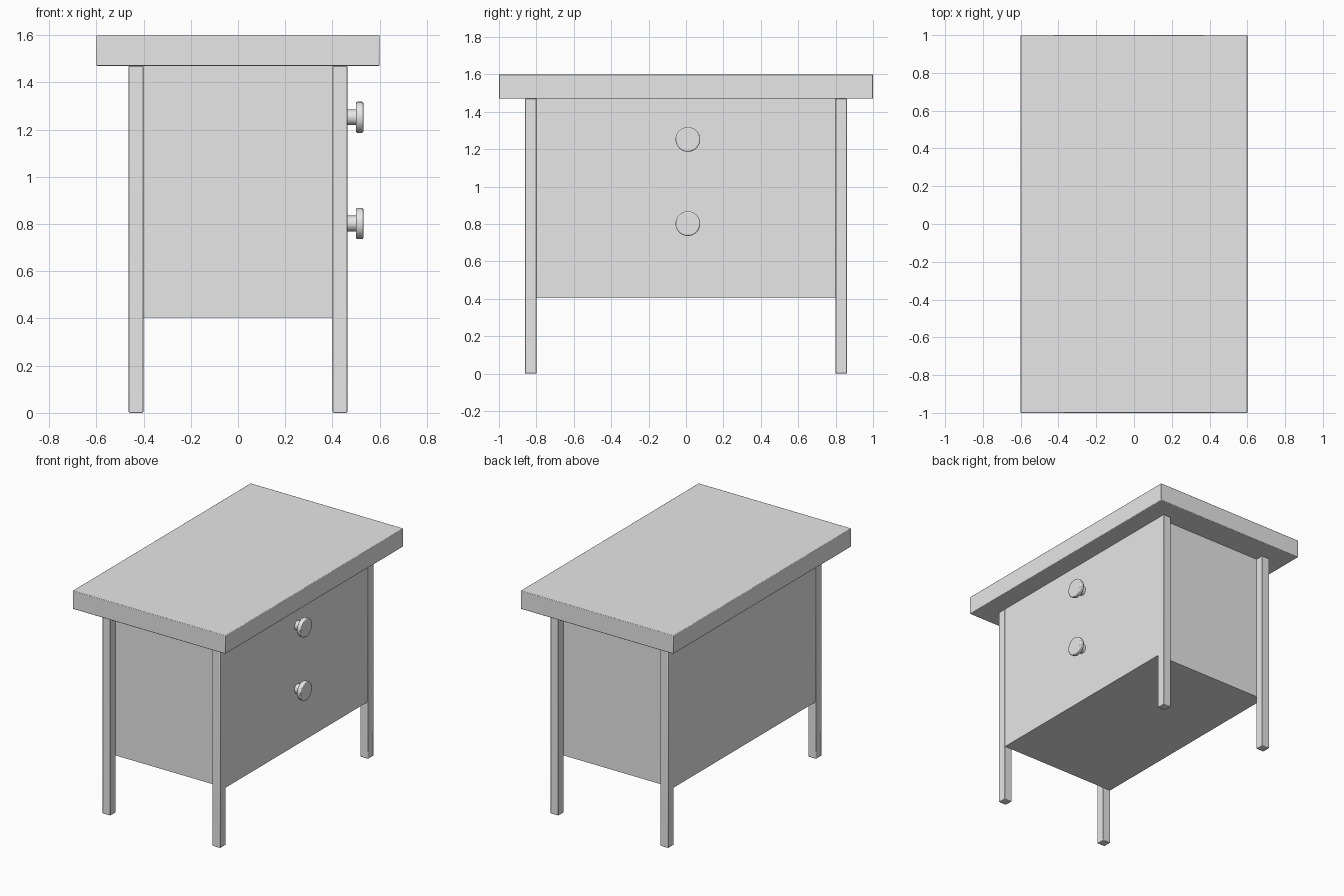
import bpy
import math

if "Cube" in bpy.data.objects:
    bpy.data.objects.remove(bpy.data.objects["Cube"], do_unlink=True)

# Single plain grey
grey = bpy.data.materials.new("plain grey")
grey.use_nodes = True
grey.diffuse_color = (0.8, 0.8, 0.8, 1)
grey.node_tree.nodes["Principled BSDF"].inputs["Base Color"].default_value = (0.8, 0.8, 0.8, 1)


def finish(obj, name, bevel):
    obj.name = name
    obj.data.materials.append(grey)
    if bevel:
        mod = obj.modifiers.new("soft edges", "BEVEL")
        mod.width = bevel
        mod.segments = 2
        mod.limit_method = "ANGLE"
    bpy.ops.object.shade_smooth_by_angle(angle=math.radians(35))
    return obj


def box(name, low, high, bevel=0.004):
    centre = [(a + b) / 2 for a, b in zip(low, high)]
    bpy.ops.mesh.primitive_cube_add(size=1, location=centre)
    obj = bpy.context.object
    obj.scale = [b - a for a, b in zip(low, high)]
    bpy.ops.object.transform_apply(location=False, rotation=False, scale=True)
    return finish(obj, name, bevel)


def disc(name, x0, x1, y, z, radius, bevel):
    bpy.ops.mesh.primitive_cylinder_add(
        vertices=32, radius=radius, depth=x1 - x0,
        location=((x0 + x1) / 2, y, z), rotation=(0, math.pi / 2, 0))
    return finish(bpy.context.object, name, bevel)


# Overhanging top slab and cabinet body, flush with the legs on the long sides
box("table_top", (-0.6, -1, 1.47), (0.6, 1, 1.6))
box("cabinet_body", (-0.46, -0.8, 0.405), (0.46, 0.8, 1.47), 0)

# Four square legs outside the body's short ends
for sx, side in ((-1, "right"), (1, "left")):
    for sy, end in ((-1, "front"), (1, "back")):
        x, y = sx * 0.432, sy * 0.83
        box(f"{end}_{side}_leg", (x - 0.031, y - 0.031, 0), (x + 0.031, y + 0.031, 1.47))

# Two round knobs on the drawer side
for label, z in (("upper", 1.252), ("lower", 0.802)):
    disc(f"{label}_knob_stem", 0.455, 0.505, 0.01, z, 0.033, 0)
    disc(f"{label}_knob_cap", 0.5, 0.531, 0.01, z, 0.066, 0.006)
